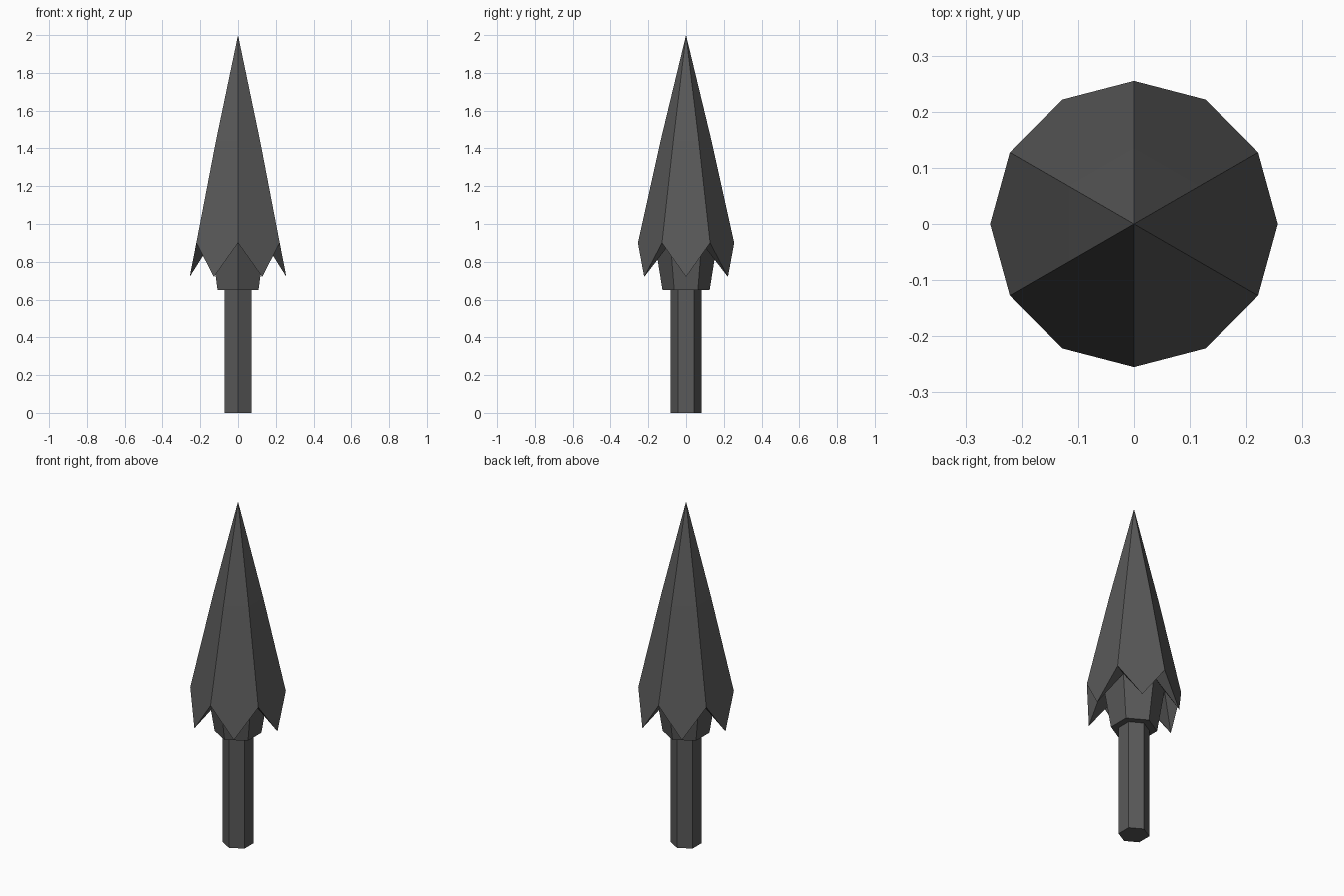
import bpy, bmesh
from math import radians, sin, cos

if "Cube" in bpy.data.objects:
    bpy.data.objects.remove(bpy.data.objects["Cube"])

N = 6

mat = bpy.data.materials.new("dark_metal")
mat.diffuse_color = (0.1, 0.1, 0.1, 1)
mat.use_nodes = True
mat.node_tree.nodes["Principled BSDF"].inputs["Base Color"].default_value = mat.diffuse_color


def ring(bm, r, z, offset=30):
    """Six vertices at radius r and height z."""
    return [bm.verts.new((r * cos(radians(60 * i + offset)),
                          r * sin(radians(60 * i + offset)), z)) for i in range(N)]


def bridge(bm, low, high):
    for i in range(N):
        j = (i + 1) % N
        bm.faces.new((low[i], low[j], high[j], high[i]))


def finish(bm, name):
    bmesh.ops.recalc_face_normals(bm, faces=bm.faces)
    mesh = bpy.data.meshes.new(name)
    bm.to_mesh(mesh)
    bm.free()
    mesh.materials.append(mat)
    obj = bpy.data.objects.new(name, mesh)
    bpy.context.collection.objects.link(obj)


# Spear head: faceted point, six barbs and tapered socket
bm = bmesh.new()
apex = bm.verts.new((0, 0, 2))
mid = ring(bm, 0.135, 1.44)
corner = ring(bm, 0.255, 0.9)
tip = ring(bm, 0.256, 0.72, 60)
inner = ring(bm, 0.165, 0.9)
base = ring(bm, 0.125, 0.65)
for i in range(N):
    j = (i + 1) % N
    bm.faces.new((mid[i], mid[j], apex))
    bm.faces.new((corner[i], tip[i], corner[j]))       # barb outside
    bm.faces.new((tip[i], corner[i], inner[i]))        # barb inside
    bm.faces.new((tip[i], inner[i], inner[j]))
    bm.faces.new((tip[i], inner[j], corner[j]))
bridge(bm, corner, mid)
bridge(bm, base, inner)
bm.faces.new(base)
finish(bm, "spear_head")

# Hexagonal shaft
bm = bmesh.new()
bottom, top = ring(bm, 0.083, 0), ring(bm, 0.083, 0.66)
bridge(bm, bottom, top)
bm.faces.new(bottom)
bm.faces.new(top)
finish(bm, "shaft")
